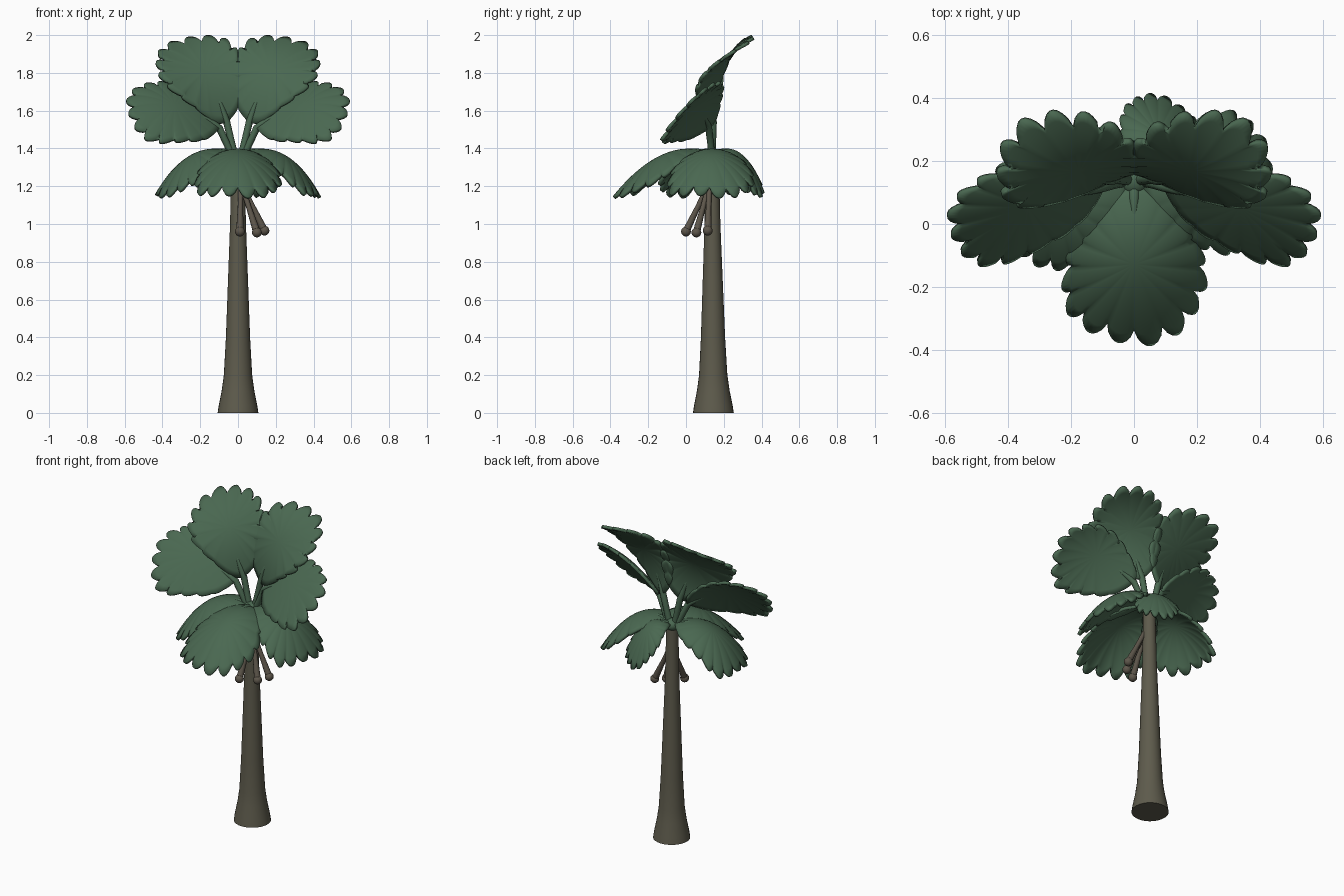
import bpy, bmesh, math
from mathutils import Vector

old = bpy.data.objects.get("Cube")
if old:
    bpy.data.objects.remove(old, do_unlink=True)

CENTRE_Y = 0.145
LOBES, SEGS, RINGS = 17, 136, 8


def material(name, rgb):
    m = bpy.data.materials.new(name)
    m.use_nodes = True
    m.diffuse_color = (*rgb, 1)
    b = m.node_tree.nodes["Principled BSDF"]
    b.inputs["Base Color"].default_value = (*rgb, 1)
    b.inputs["Roughness"].default_value = 0.9
    return m


GREEN = material("leaf_green", (0.068, 0.138, 0.082))
BARK = material("bark_brown", (0.112, 0.105, 0.073))
FRUIT = material("fruit_brown", (0.11, 0.093, 0.07))


def finish(bm, name, mat, angle=60):
    bmesh.ops.recalc_face_normals(bm, faces=bm.faces)
    me = bpy.data.meshes.new(name)
    bm.to_mesh(me)
    bm.free()
    me.materials.append(mat)
    ob = bpy.data.objects.new(name, me)
    bpy.context.collection.objects.link(ob)
    bpy.ops.object.select_all(action="DESELECT")
    ob.select_set(True)
    bpy.context.view_layer.objects.active = ob
    bpy.ops.object.shade_smooth_by_angle(angle=math.radians(angle))
    return ob


def tube(name, points, radii, mat, sides=12):
    """Closed tube of rings swept along a list of points."""
    bm = bmesh.new()
    pts = [Vector(p) for p in points]
    rings = []
    for i, p in enumerate(pts):
        d = pts[min(i + 1, len(pts) - 1)] - pts[max(i - 1, 0)]
        rot = Vector((0, 0, 1)).rotation_difference(d.normalized())
        ring = []
        for k in range(sides):
            a = 2 * math.pi * k / sides
            ring.append(bm.verts.new(p + rot @ Vector((math.cos(a), math.sin(a), 0)) * radii[i]))
        rings.append(ring)
    for lo, hi in zip(rings, rings[1:]):
        for k in range(sides):
            j = (k + 1) % sides
            bm.faces.new((lo[k], lo[j], hi[j], hi[k]))
    bm.faces.new(rings[0])
    bm.faces.new(rings[-1])
    return finish(bm, name, mat)


def bezier(a, b, c, t):
    return a * (1 - t) ** 2 + b * 2 * t * (1 - t) + c * t * t


def leaf(name, base, bend, tip, half_width, droop, taper=0.25):
    """Scalloped, pleated blade laid over a curved midrib, with its stalk."""
    base, bend, tip, half_width, droop = map(Vector, (base, bend, tip, half_width, droop))
    fold = droop.normalized()
    bm = bmesh.new()

    def place(rho, phi):
        wave = abs(math.cos(LOBES * (phi + math.pi) / 2)) ** 0.75
        notch = (1 - wave) * min(1, (1 + math.cos(phi)) * 1.5)
        uneven = 0.025 * math.sin(5 * phi) * rho ** 4
        reach = rho * (1 - 0.12 * notch * rho ** 4) + uneven
        u = 0.5 + 0.5 * reach * math.cos(phi) - 0.035 * notch * rho ** 4
        v = reach * math.sin(phi) * (1 + taper * math.cos(phi))
        pleat = 0.008 * notch * rho ** 2
        return bezier(base, bend, tip, u) + half_width * v + droop * v * v + fold * pleat

    hub = bm.verts.new(place(0, 0))
    rings = [[bm.verts.new(place((r + 1) / RINGS, 2 * math.pi * k / SEGS)) for k in range(SEGS)]
             for r in range(RINGS)]
    for k in range(SEGS):
        j = (k + 1) % SEGS
        bm.faces.new((hub, rings[0][k], rings[0][j]))
        for a, b in zip(rings, rings[1:]):
            bm.faces.new((a[k], b[k], b[j], a[j]))
    ob = finish(bm, name, GREEN)
    solid = ob.modifiers.new("thickness", "SOLIDIFY")
    solid.thickness = 0.018
    solid.offset = 0

    # Stalk runs from the crown into the blade
    crown = Vector((base.x * 0.2, CENTRE_Y - 0.005, 1.34))
    path = [crown, crown.lerp(base, 0.5), base]
    path += [bezier(base, bend, tip, t) for t in (0.08, 0.16, 0.26)]
    tube(name + "_stalk", path, [0.02, 0.018, 0.019, 0.017, 0.012, 0.005], GREEN, 10)


# Trunk with flared foot
profile = [(0, 0.108), (0.04, 0.102), (0.12, 0.086), (0.2, 0.075), (0.4, 0.064), (0.7, 0.053),
           (1.0, 0.042), (1.25, 0.037), (1.36, 0.036)]
tube("trunk", [(0, CENTRE_Y - 0.005 * z, z) for z, r in profile], [r for z, r in profile], BARK, 28)

# Crown bud where the stalks meet
bm = bmesh.new()
bmesh.ops.create_uvsphere(bm, u_segments=20, v_segments=12, radius=0.048)
for v in bm.verts:
    v.co = Vector((v.co.x, v.co.y + CENTRE_Y - 0.007, v.co.z * 0.8 + 1.36))
finish(bm, "crown_bud", GREEN)

# Upper leaves, mirrored left and right
for side, s in (("left", 1), ("right", -1)):
    leaf("upper_back_leaf_" + side, (s * 0.06, 0.145, 1.54), (s * 0.165, 0.1, 1.86),
         (s * 0.31, 0.35, 1.975), (s * 0.2, -0.08, -0.065), (0, -0.03, -0.01), 0.3)
    leaf("upper_side_leaf_" + side, (s * 0.1, 0.12, 1.51), (s * 0.33, 0.06, 1.68),
         (s * 0.59, -0.005, 1.615), (s * 0.005, 0.145, 0.155), (0, -0.01, -0.04), 0.3)

# Lower drooping leaves arranged around the crown
for name, angle, length, width, bend in (("front", 270, 0.525, 0.22, 0.5),
                                         ("right", 195, 0.44, 0.21, 0.6),
                                         ("left", 357, 0.43, 0.22, 0.6),
                                         ("back", 62, 0.27, 0.125, 0.6)):
    a = math.radians(angle)
    out = Vector((math.cos(a), math.sin(a), 0))
    across = Vector((-out.y, out.x, 0)) * width
    mid = Vector((0, CENTRE_Y, 0))
    up = Vector((0, 0, 1))
    leaf("lower_leaf_" + name, mid + out * 0.025 + up * 1.37, mid + out * length * bend + up * 1.46,
         mid + out * length + up * 1.145, across, (0, 0, -width * 0.5))

# Hanging fruit on stems
for i, end in enumerate(((0.01, 0.0, 0.96), (0.1, 0.055, 0.955), (0.14, 0.115, 0.965))):
    start, end = Vector((0.015, 0.125, 1.22)), Vector(end)
    tube("fruit_stem_%d" % (i + 1), [start, start.lerp(end, 0.5), end], [0.014, 0.014, 0.02], FRUIT, 10)
    bm = bmesh.new()
    bmesh.ops.create_uvsphere(bm, u_segments=16, v_segments=10, radius=0.026)
    bmesh.ops.translate(bm, verts=bm.verts, vec=end)
    finish(bm, "fruit_%d" % (i + 1), FRUIT)
